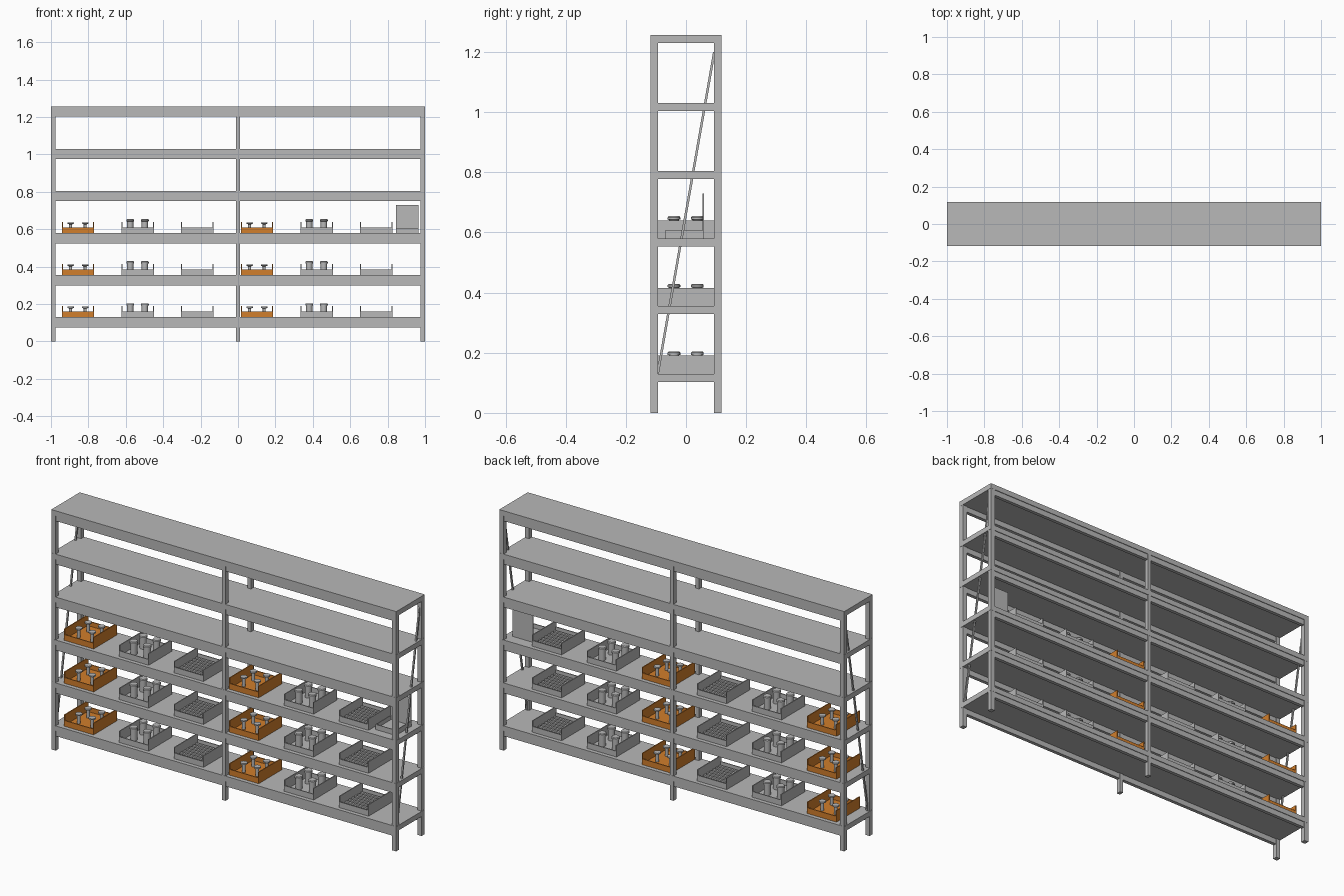
import bpy
import bmesh
import math
from mathutils import Vector

old = bpy.data.objects.get("Cube")
if old:
    bpy.data.objects.remove(old, do_unlink=True)


def material(name, colour):
    m = bpy.data.materials.new(name)
    m.use_nodes = True
    rgba = (*colour, 1)
    m.diffuse_color = rgba
    m.node_tree.nodes["Principled BSDF"].inputs["Base Color"].default_value = rgba
    return m


GREY = material("grey metal", (0.48, 0.48, 0.48))
ORANGE = material("orange tray", (0.64, 0.21, 0.025))


def box(bm, x, y, z):
    """Add a box given (low, high) ranges on each axis."""
    verts = bmesh.ops.create_cube(bm, size=1)["verts"]
    for v in verts:
        v.co = Vector([(a + b) / 2 + c * (b - a) for c, (a, b) in zip(v.co, (x, y, z))])


def lathe(bm, cx, cy, z0, profile, sides=16):
    """Stack discs of (radius, height) into a closed turned shape."""
    rings = []
    for r, h in profile:
        rings.append([bm.verts.new((cx + r * math.cos(k * math.tau / sides),
                                    cy + r * math.sin(k * math.tau / sides), z0 + h))
                      for k in range(sides)])
    for low, high in zip(rings, rings[1:]):
        for k in range(sides):
            n = (k + 1) % sides
            bm.faces.new((low[k], low[n], high[n], high[k]))
    bm.faces.new(rings[0][::-1])
    bm.faces.new(rings[-1])


def finish(bm, name, mat, smooth=False):
    mesh = bpy.data.meshes.new(name)
    bm.to_mesh(mesh)
    bm.free()
    mesh.materials.append(mat)
    ob = bpy.data.objects.new(name, mesh)
    bpy.context.collection.objects.link(ob)
    if smooth:
        bpy.ops.object.select_all(action='DESELECT')
        ob.select_set(True)
        bpy.context.view_layer.objects.active = ob
        bpy.ops.object.shade_smooth_by_angle(angle=math.radians(35))
    return ob


HALF_Y = 0.118
POST = 0.024
TOPS = [0.13, 0.355, 0.58, 0.805, 1.03, 1.257]
SLAB = 0.027

# Corner and middle uprights
for name, x, w in (("right_post", -0.987, POST), ("middle_post", 0, 0.019), ("left_post", 0.987, POST)):
    bm = bmesh.new()
    for side in (-1, 1):
        y = side * (HALF_Y - 0.0125)
        box(bm, (x - w / 2, x + w / 2), (y - POST / 2, y + POST / 2), (0, TOPS[-1] - 0.002))
    finish(bm, name, GREY)

# Shelf decks with rails beneath the long edges
for i, top in enumerate(TOPS):
    bm = bmesh.new()
    box(bm, (-1, 1), (-HALF_Y, HALF_Y), (top - SLAB, top))
    finish(bm, f"shelf_{i + 1}", GREY)
    bm = bmesh.new()
    for side in (-1, 1):
        y = side * (HALF_Y - 0.0125)
        box(bm, (-0.98, 0.98), (y - 0.009, y + 0.009), (top - 0.055, top - SLAB))
    finish(bm, f"rails_{i + 1}", GREY)

# Diagonal end braces
for name, x in (("right_brace", -0.987), ("left_brace", 0.987)):
    bm = bmesh.new()
    a, b = Vector((x, -0.094, 0.13)), Vector((x, 0.094, 1.2))
    box(bm, (-0.004, 0.004), (-0.004, 0.004), (-(b - a).length / 2, (b - a).length / 2))
    ob = finish(bm, name, GREY)
    ob.location = (a + b) / 2
    ob.rotation_euler.x = -math.atan2(b.y - a.y, b.z - a.z)


def tray(name, cx, z, mat):
    """Open tray with tall sides and low ends."""
    w, d, t = 0.086, 0.097, 0.005
    bm = bmesh.new()
    box(bm, (cx - w, cx + w), (-d, d), (z, z + 0.006))
    for s in (-1, 1):
        xs = sorted((cx + s * w, cx + s * (w - t)))
        ys = sorted((s * d, s * (d - t)))
        box(bm, xs, (-d, d), (z, z + 0.06))
        box(bm, (cx - w + t, cx + w - t), ys, (z, z + 0.03))
    finish(bm, name, mat)


def fittings(name, cx, z, profile):
    """Four turned parts standing in a tray."""
    bm = bmesh.new()
    for x in (cx - 0.04, cx + 0.038):
        for y in (-0.04, 0.038):
            lathe(bm, x, y, z, profile)
    finish(bm, name, GREY, smooth=True)


PIN = [(0.008, 0.005), (0.008, 0.046), (0.017, 0.05), (0.017, 0.057)]
CYLINDER = [(0.017, 0.005), (0.017, 0.062), (0.021, 0.063), (0.021, 0.07), (0.018, 0.074)]

# Stored trays on the three lower shelves
for level, z in enumerate(TOPS[:3], 1):
    for bay, shift in (("right", 0), ("left", 0.957)):
        tag = f"{bay}_{level}"
        tray(f"orange_tray_{tag}", -0.855 + shift, z, ORANGE)
        fittings(f"pins_{tag}", -0.855 + shift, z, PIN)
        tray(f"cylinder_tray_{tag}", -0.536 + shift, z, GREY)
        fittings(f"cylinders_{tag}", -0.536 + shift, z, CYLINDER)
        cx = -0.218 + shift
        tray(f"rod_tray_{tag}", cx, z, GREY)
        bm = bmesh.new()
        for k in range(7):
            y = (k - 3) * 0.025
            box(bm, (cx - 0.078, cx + 0.078), (y - 0.006, y + 0.006), (z + 0.005, z + 0.018))
        finish(bm, f"rods_{tag}", GREY)

# Small rack with an upright back plate on the third shelf
z = TOPS[2]
bm = bmesh.new()
box(bm, (0.845, 0.965), (-0.07, 0.058), (z, z + 0.005))
for x in (0.845, 0.961):
    box(bm, (x, x + 0.004), (-0.07, 0.058), (z, z + 0.027))
box(bm, (0.849, 0.961), (-0.07, -0.066), (z, z + 0.027))
box(bm, (0.845, 0.965), (0.055, 0.06), (z, z + 0.15))
finish(bm, "backed_rack", GREY)
